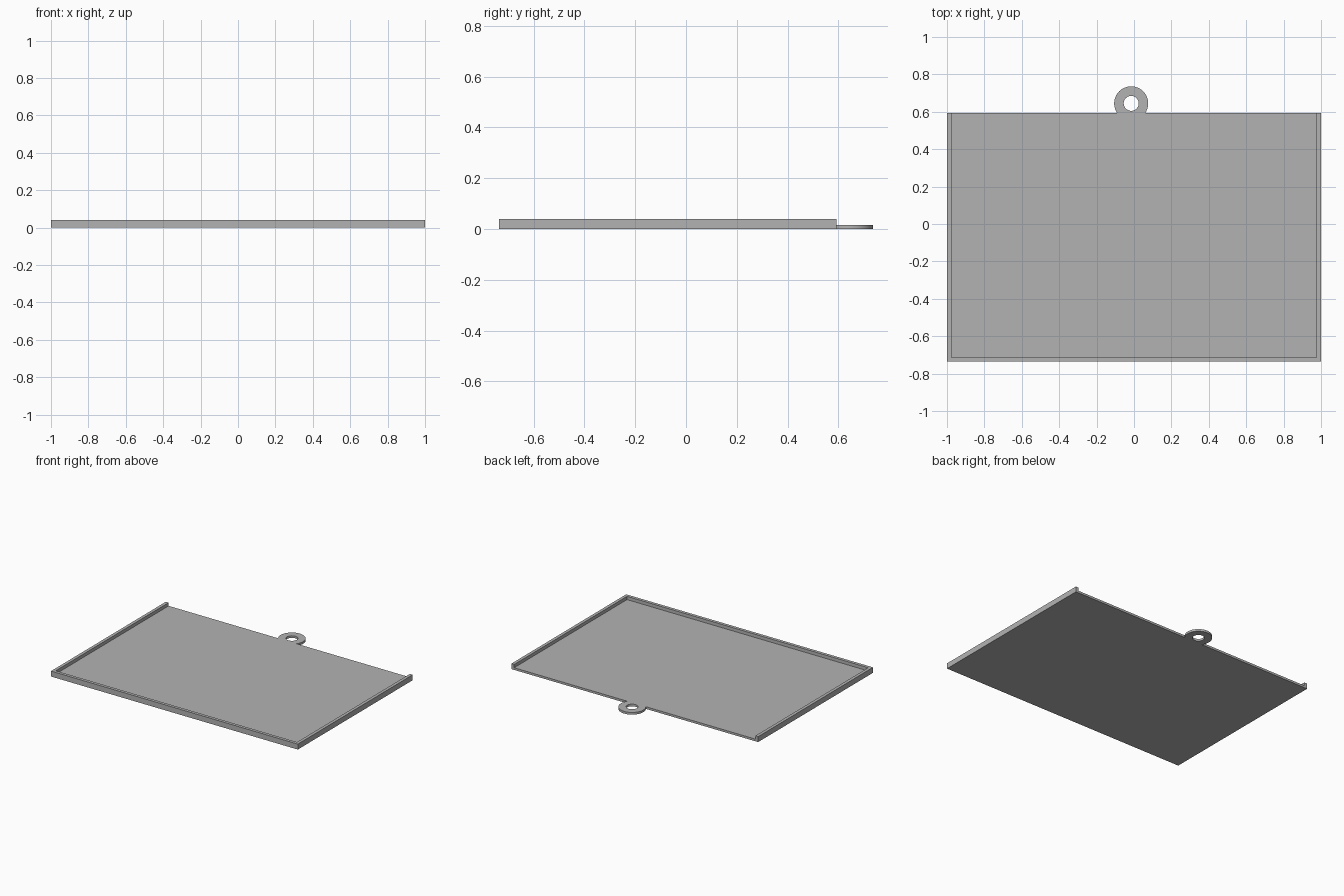
import bpy, bmesh, math
from mathutils import Matrix, Vector

if "Cube" in bpy.data.objects:
    bpy.data.objects.remove(bpy.data.objects["Cube"], do_unlink=True)

BACK, FRONT = 0.593, -0.736
FLOOR, HEIGHT, WALL = 0.016, 0.04, 0.023

grey = bpy.data.materials.new("plain grey")
grey.use_nodes = True
colour = (0.45, 0.45, 0.45, 1)
grey.diffuse_color = colour
grey.node_tree.nodes["Principled BSDF"].inputs["Base Color"].default_value = colour


def finish(bm, name):
    bmesh.ops.recalc_face_normals(bm, faces=bm.faces[:])
    mesh = bpy.data.meshes.new(name)
    bm.to_mesh(mesh)
    bm.free()
    obj = bpy.data.objects.new(name, mesh)
    bpy.context.collection.objects.link(obj)
    mesh.materials.append(grey)
    return obj


def raise_faces(bm, faces, height):
    out = bmesh.ops.extrude_face_region(bm, geom=faces)["geom"]
    verts = [g for g in out if isinstance(g, bmesh.types.BMVert)]
    bmesh.ops.translate(bm, verts=verts, vec=(0, 0, height))
    return [g for g in out if isinstance(g, bmesh.types.BMFace)]


# Tray: flat floor with a raised rim on three sides, open at the back
bm = bmesh.new()
xs = (-1, -1 + WALL, 1 - WALL, 1)
ys = (FRONT, FRONT + WALL, BACK)
grid = [[bm.verts.new((x, y, 0)) for x in xs] for y in ys]
for j in range(len(ys) - 1):
    for i in range(len(xs) - 1):
        bm.faces.new((grid[j][i], grid[j][i + 1], grid[j + 1][i + 1], grid[j + 1][i]))
top = raise_faces(bm, bm.faces[:], FLOOR)
rim = []
for face in top:
    c = face.calc_center_median()
    if abs(c.x) > 1 - WALL or c.y < FRONT + WALL:
        rim.append(face)
raise_faces(bm, rim, HEIGHT - FLOOR)
bmesh.ops.dissolve_limit(bm, angle_limit=0.01, verts=bm.verts[:], edges=bm.edges[:])
finish(bm, "tray")

# Hanging ring: rectangular section spun round, trimmed flush with the back edge
bm = bmesh.new()
centre = Vector((-0.015, 0.645, 0))
section = [(0.04, 0), (0.091, 0), (0.091, FLOOR), (0.04, FLOOR)]
verts = [bm.verts.new((r, 0, z)) for r, z in section]
edges = [bm.edges.new((verts[i], verts[i - 1])) for i in range(4)]
bmesh.ops.spin(bm, geom=verts + edges, cent=(0, 0, 0), axis=(0, 0, 1),
               angle=math.tau, steps=64, use_merge=True)
bmesh.ops.remove_doubles(bm, verts=bm.verts[:], dist=0.0001)
bmesh.ops.transform(bm, matrix=Matrix.Translation(centre), verts=bm.verts[:])
bmesh.ops.bisect_plane(bm, geom=bm.verts[:] + bm.edges[:] + bm.faces[:],
                       plane_co=(0, BACK, 0), plane_no=(0, 1, 0), clear_inner=True)
ring = finish(bm, "hanging_ring")
bpy.ops.object.select_all(action="DESELECT")
ring.select_set(True)
bpy.context.view_layer.objects.active = ring
bpy.ops.object.shade_smooth_by_angle(angle=math.radians(30))
